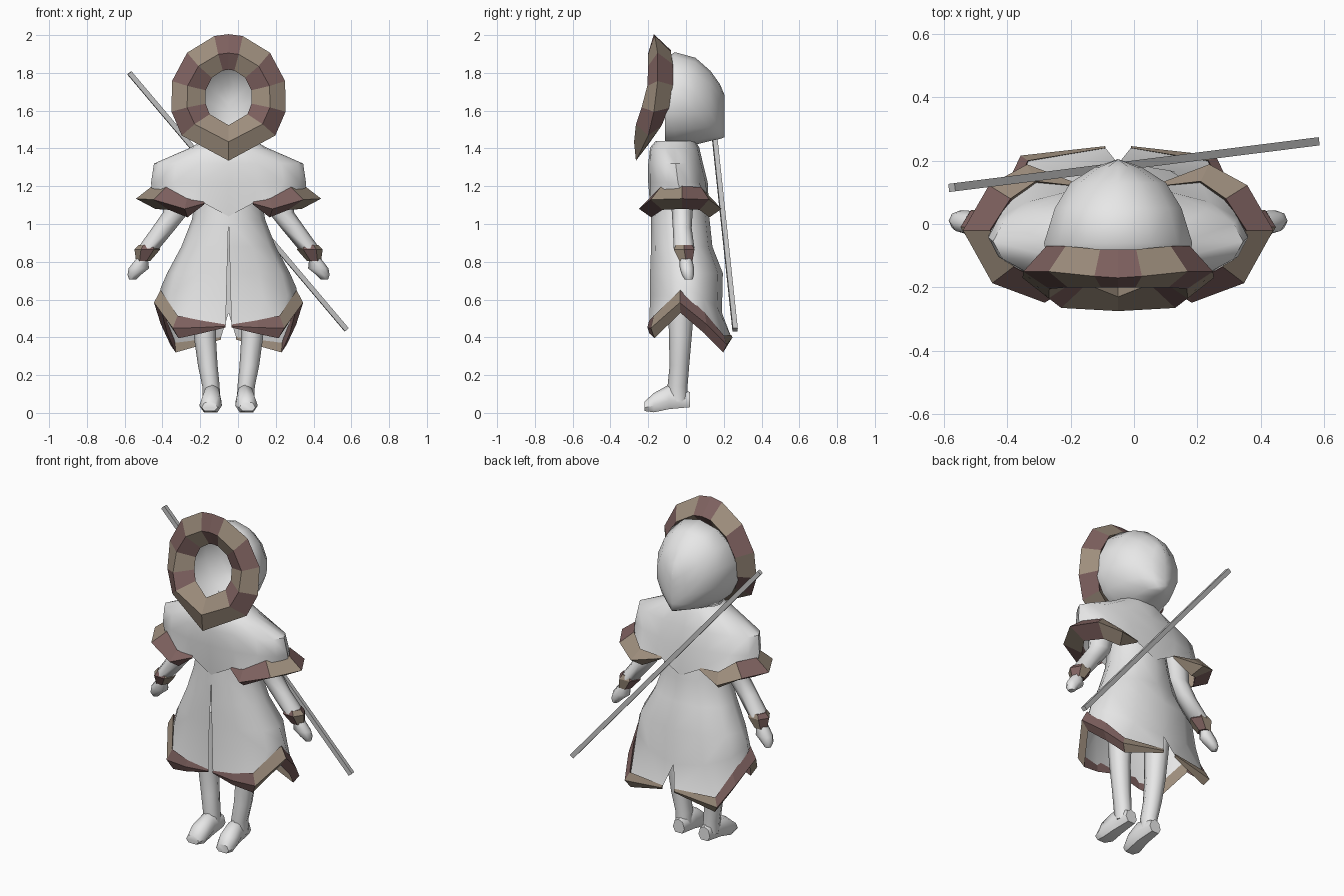
import bpy, bmesh
from math import sin, cos, pi, radians
from mathutils import Vector

old = bpy.data.objects.get("Cube")
if old:
    bpy.data.objects.remove(old, do_unlink=True)

MID = -0.05  # symmetry plane of the figure


def material(name, rgb):
    m = bpy.data.materials.new(name)
    m.use_nodes = True
    m.diffuse_color = (*rgb, 1)
    m.node_tree.nodes["Principled BSDF"].inputs["Base Color"].default_value = (*rgb, 1)
    return m


WHITE = material("white cloth", (0.8, 0.8, 0.8))
BROWN = material("brown fur", (0.21, 0.12, 0.115))
TAN = material("tan fur", (0.34, 0.27, 0.205))
GREY = material("grey metal", (0.55, 0.55, 0.55))
FUR = [BROWN, TAN]


def finish(obj, angle):
    bpy.ops.object.select_all(action='DESELECT')
    obj.select_set(True)
    bpy.context.view_layer.objects.active = obj
    if angle:
        bpy.ops.object.shade_smooth_by_angle(angle=radians(angle))


def loft(name, rings, mats=(WHITE,), closed=True, caps=True, pick=None, angle=60):
    """Skin a row of equal-sized rings and mirror the part across the figure."""
    bm = bmesh.new()
    rows = [[bm.verts.new(p) for p in ring] for ring in rings]
    n = len(rows[0])
    for i in range(len(rows) - 1):
        for j in range(n if closed else n - 1):
            k = (j + 1) % n
            f = bm.faces.new((rows[i][j], rows[i][k], rows[i + 1][k], rows[i + 1][j]))
            f.material_index = pick(i, j) if pick else 0
    if closed and caps:
        for row, i in ((rows[0], 0), (rows[-1], len(rows) - 2)):
            bm.faces.new(row).material_index = pick(i, 0) if pick else 0
    bmesh.ops.recalc_face_normals(bm, faces=bm.faces)
    mesh = bpy.data.meshes.new(name)
    bm.to_mesh(mesh)
    bm.free()
    for m in mats:
        mesh.materials.append(m)
    obj = bpy.data.objects.new(name, mesh)
    bpy.context.collection.objects.link(obj)
    obj.location.x = MID
    finish(obj, angle)
    mod = obj.modifiers.new("Mirror", 'MIRROR')
    mod.merge_threshold = 0.002


def half_ring(z, width, front, back, gap=0.0, steps=6):
    """Half an ellipse from front centre to back centre."""
    pts = []
    for s in range(steps + 1):
        a = pi * s / steps
        x = width * sin(a) if 0 < s < steps else 0
        pts.append((gap if s == 0 else x,
                    (front + back) / 2 - (back - front) / 2 * cos(a), z))
    return pts


def tube_rings(path, sides=8):
    """Level rings for (x, y, z, x radius, y radius) stations."""
    return [[(x + rx * cos(2 * pi * s / sides), y + ry * sin(2 * pi * s / sides), z)
             for s in range(sides)] for x, y, z, rx, ry in path]


def fur_trim(name, points, heights, depths, colours, centre):
    """Wedge-shaped band along an edge, with alternating fur colours."""
    rings = []
    for (x, y, z), h, t in zip(points, heights, depths):
        d = Vector((x - centre[0], y - centre[1], 0)).normalized() * t
        rings.append([(x, y, z + h), (x + d.x, y + d.y, z - h * 0.1),
                      (x - d.x * 0.2, y - d.y * 0.2, z - h)])
    loft(name, rings, FUR, pick=lambda i, j: colours[i], angle=0)


# Coat body, slit at the front and notched at the back
hem = [(0.015, -0.19, 0.46), (0.15, -0.195, 0.455), (0.27, -0.17, 0.455),
       (0.36, -0.03, 0.59), (0.33, 0.1, 0.475), (0.285, 0.2, 0.365), (0.04, 0.24, 0.4)]
coat = [half_ring(*r) for r in (
    (1.38, 0.16, -0.17, 0.06), (1.1, 0.18, -0.18, 0.115), (1.02, 0.195, -0.185, 0.125),
    (0.88, 0.25, -0.185, 0.14, 0.004), (0.74, 0.325, -0.19, 0.195, 0.008))]
lower = half_ring(0.62, 0.36, -0.19, 0.19, 0.011)
drop = (0, 0, 0, 0.04, -0.01, -0.06, -0.09)
coat += [[(x, y, z + d) for (x, y, z), d in zip(lower, drop)], hem]
loft("coat", coat, closed=False)
fur_trim("hem_trim", hem, (0.008, 0.035, 0.06, 0.06, 0.055, 0.045, 0.012),
         (0.005, 0.012, 0.03, 0.035, 0.03, 0.028, 0.006), (0, 0, 1, 0, 0, 1), (0, 0))

# Shoulder cape with short open sleeves
edge = [(0, -0.186, 1.04), (0.13, -0.175, 1.11), (0.22, -0.195, 1.085), (0.33, -0.135, 1.135),
        (0.405, -0.02, 1.14), (0.34, 0.08, 1.135), (0.26, 0.135, 1.085),
        (0.13, 0.12, 1.11), (0, 0.124, 1.04)]
cape = [half_ring(*r, steps=8) for r in (
    (1.44, 0.14, -0.16, 0.05), (1.405, 0.2, -0.19, 0.07),
    (1.32, 0.395, -0.2, 0.09), (1.22, 0.41, -0.2, 0.115))]
loft("cape", cape + [edge], closed=False, angle=50)
fur_trim("sleeve_trim", edge[1:8], (0.008, 0.05, 0.06, 0.06, 0.06, 0.05, 0.008),
         (0.008, 0.055, 0.085, 0.085, 0.08, 0.06, 0.008), (0, 0, 1, 0, 1, 1), (0.18, -0.02))

# Hood shell, open at the face and ridged at the back
hood = []
for y, top, low, width in ((-0.11, 1.87, 1.41, 0.23), (-0.06, 1.91, 1.4, 0.24),
                           (0.05, 1.88, 1.42, 0.205), (0.13, 1.81, 1.44, 0.155),
                           (0.18, 1.74, 1.45, 0.075), (0.205, 1.68, 1.46, 0.0)):
    ring = []
    for s in range(8):
        a = pi * s / 7
        x = width * sin(a) if 0 < s < 7 else 0
        ring.append((x, y, (top + low) / 2 + (top - low) / 2 * cos(a)))
    hood.append(ring)
loft("hood", hood, closed=False)

# Striped fur ring around the face, drawn to a point at the chin
collar = []
for deg, outer, front, inner, back in (
        (0, -0.17, -0.2, -0.16, -0.08), (14, -0.165, -0.2, -0.16, -0.08),
        (45, -0.15, -0.2, -0.16, -0.07), (75, -0.15, -0.205, -0.16, -0.07),
        (103, -0.17, -0.235, -0.17, -0.09), (127, -0.2, -0.265, -0.19, -0.13),
        (180, -0.265, -0.275, -0.23, -0.2)):
    s, c = sin(radians(deg)), cos(radians(deg))
    if deg in (0, 180):
        s = 0
    collar.append([(w * s, y, 1.67 + h * c) for w, h, y in (
        (0.31, 0.335, outer), (0.225, 0.235, front),
        (0.125, 0.147, inner), (0.235, 0.25, back))])
loft("hood_fur_ring", collar, FUR, caps=False, pick=lambda i, j: i % 2, angle=0)

# Arms, striped cuffs and mitten hands
loft("arm", tube_rings((
    (0.25, -0.02, 1.25, 0.08, 0.07), (0.28, -0.02, 1.06, 0.068, 0.055),
    (0.34, -0.02, 0.98, 0.064, 0.05), (0.425, -0.01, 0.87, 0.058, 0.055))))
loft("cuff", tube_rings((
    (0.425, -0.01, 0.89, 0.05, 0.05), (0.43, -0.01, 0.865, 0.068, 0.063),
    (0.452, 0, 0.805, 0.038, 0.04)), 6), FUR, pick=lambda i, j: j % 2, angle=0)
loft("hand", tube_rings((
    (0.44, 0, 0.84, 0.03, 0.03), (0.46, 0, 0.81, 0.034, 0.034),
    (0.475, 0.005, 0.765, 0.054, 0.038), (0.5, 0.01, 0.73, 0.035, 0.032),
    (0.508, 0.015, 0.705, 0.018, 0.02))))

# Legs and feet
loft("leg", tube_rings((
    (0.135, -0.02, 0.75, 0.075, 0.08), (0.125, -0.03, 0.4, 0.058, 0.06),
    (0.11, -0.035, 0.25, 0.052, 0.052), (0.093, -0.045, 0.14, 0.046, 0.053),
    (0.09, -0.04, 0.06, 0.046, 0.05))))
foot = []
for y, x, w, low, top in ((0.02, 0.085, 0.038, 0.03, 0.11), (-0.09, 0.088, 0.05, 0.02, 0.15),
                          (-0.17, 0.095, 0.06, 0.003, 0.105), (-0.22, 0.1, 0.042, 0.01, 0.06)):
    mid = (low + top) / 2
    foot.append([(x + w * u, y, mid + (top - low) / 2 * v) for u, v in (
        (-0.6, -1), (0.6, -1), (1, -0.3), (0.7, 0.7), (0, 1), (-0.7, 0.7), (-1, -0.3))])
loft("foot", foot, angle=50)

# Slim pole slung across the back
start, end = Vector((-0.575, 0.115, 1.8)), Vector((0.575, 0.26, 0.44))
bpy.ops.mesh.primitive_cube_add(size=1, location=(start + end) / 2)
pole = bpy.context.object
pole.name = "back_pole"
pole.rotation_euler = (end - start).to_track_quat('Z', 'Y').to_euler()
pole.scale = (0.026, 0.026, (end - start).length)
pole.data.materials.append(GREY)
